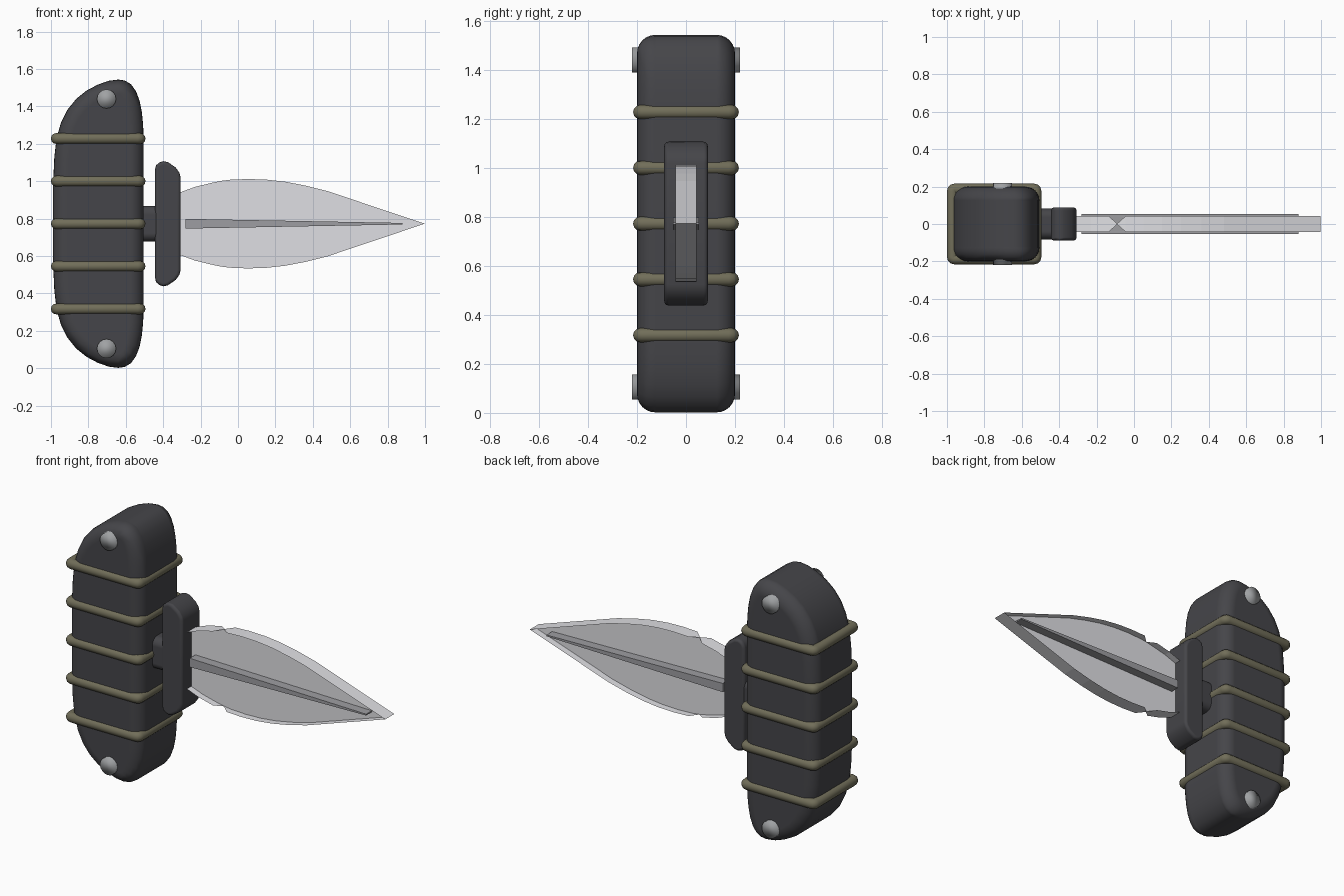
import bpy, bmesh, math
from mathutils import Matrix

if "Cube" in bpy.data.objects:
    bpy.data.objects.remove(bpy.data.objects["Cube"])

ZC = 0.7725  # mid height, everything mirrors about it


def material(name, col):
    m = bpy.data.materials.new(name)
    m.diffuse_color = (*col, 1)
    m.use_nodes = True
    m.node_tree.nodes["Principled BSDF"].inputs["Base Color"].default_value = m.diffuse_color
    return m


BLACK = material("dark grip", (0.06, 0.06, 0.067))
OLIVE = material("olive cord", (0.165, 0.155, 0.1))
STEEL = material("blade steel", (0.74, 0.74, 0.77))
RIDGE = material("dark steel", (0.34, 0.34, 0.36))
STUD = material("stud metal", (0.35, 0.36, 0.37))


def make(name, bm, mat, smooth=None, bevel=0, segs=4):
    bmesh.ops.recalc_face_normals(bm, faces=bm.faces)
    me = bpy.data.meshes.new(name)
    bm.to_mesh(me)
    bm.free()
    ob = bpy.data.objects.new(name, me)
    bpy.context.collection.objects.link(ob)
    me.materials.append(mat)
    if bevel:
        me.shade_smooth()
        b = ob.modifiers.new("round", 'BEVEL')
        b.width, b.segments = bevel, segs
        b.limit_method, b.angle_limit = 'ANGLE', math.radians(45)
        b.harden_normals = True
    elif smooth:
        bpy.ops.object.select_all(action='DESELECT')
        ob.select_set(True)
        bpy.context.view_layer.objects.active = ob
        bpy.ops.object.shade_smooth_by_angle(angle=math.radians(smooth))
    return ob


def skin(rings, closed=False, caps=True):
    """Bridge equal rings of points; cap the ends unless closed."""
    bm = bmesh.new()
    vs = [[bm.verts.new(p) for p in r] for r in rings]
    n, k = len(rings), len(rings[0])
    for i in range(n if closed else n - 1):
        a, b = vs[i], vs[(i + 1) % n]
        for j in range(k):
            bm.faces.new((a[j], a[(j + 1) % k], b[(j + 1) % k], b[j]))
    if caps and not closed:
        bm.faces.new(vs[0])
        bm.faces.new(vs[-1])
    return bm


def slab(name, upper, half_y, mat, bevel, segs):
    """Upper half profile in x, z mirrored down and extruded through y."""
    pts = upper + [(x, 2 * ZC - z) for x, z in reversed(upper)]
    bm = skin([[(x, y, z) for x, z in pts] for y in (-half_y, half_y)])
    return make(name, bm, mat, bevel=bevel, segs=segs)


# grip
slab("grip", [(-0.505, 1.22), (-0.507, 1.30), (-0.514, 1.37), (-0.526, 1.43),
              (-0.545, 1.48), (-0.572, 1.518), (-0.605, 1.538), (-0.64, 1.543), (-0.69, 1.537),
              (-0.75, 1.516), (-0.81, 1.484), (-0.865, 1.44), (-0.912, 1.382),
              (-0.947, 1.312), (-0.97, 1.23), (-0.982, 1.13), (-0.989, 0.98)],
     0.2, BLACK, 0.075, 6)

# cord wraps with tight rounded corners
R, RC, CX, HX, HY = 0.029, 0.012, -0.7475, 0.212, 0.175
for i, z in enumerate((0.317, 0.545, ZC, 1.0, 1.228)):
    rings = []
    for q, (sx, sy) in enumerate(((1, 1), (-1, 1), (-1, -1), (1, -1))):
        for step in range(4):
            t = math.pi / 2 * (q + step / 3)
            ring = []
            for j in range(12):
                a = math.tau * j / 12
                rho = RC + R * math.cos(a)
                ring.append((CX + sx * HX + rho * math.cos(t),
                             sy * HY + rho * math.sin(t), z + R * math.sin(a)))
            rings.append(ring)
    make(f"cord_wrap_{i + 1}", skin(rings, True), OLIVE, smooth=50)

# studs through the grip ends, smooth all over so the caps look domed
for n, z in (("lower", 0.105), ("upper", 1.44)):
    bm = bmesh.new()
    bmesh.ops.create_cone(bm, cap_ends=True, segments=16, radius1=0.051,
                          radius2=0.051, depth=0.44,
                          matrix=Matrix.Translation((-0.703, 0, z)) @ Matrix.Rotation(math.pi / 2, 4, 'X'))
    make(f"{n}_stud", bm, STUD, smooth=180)

# neck between grip and guard
slab("neck", [(-0.55, 0.868), (-0.39, 0.868)], 0.083, BLACK, 0.045, 4)

# guard
slab("guard", [(-0.444, 1.06), (-0.438, 1.085), (-0.42, 1.1), (-0.40, 1.107),
               (-0.375, 1.102), (-0.333, 1.073), (-0.313, 1.045), (-0.307, 1.02)],
     0.089, BLACK, 0.018, 3)

# blade: a thin central sheet inside a ribbon rim, whose width
# pinches to nothing near the base on both edges
T = 0.042
upper = [(-0.33, 0.16), (-0.23, 0.197), (-0.135, 0.22), (-0.09, 0.229), (-0.045, 0.235),
         (0.05, 0.239), (0.15, 0.236), (0.25, 0.225), (0.36, 0.204), (0.48, 0.174), (0.998, 0)]
outline = upper + [(x, -h) for x, h in reversed(upper[:-1])]
bm = bmesh.new()
bm.faces.new([bm.verts.new((x, 0, ZC + h)) for x, h in outline])
make("blade_sheet", bm, STEEL)
bm = skin([[(x, s * (0.002 if x == -0.09 else T), ZC + h) for x, h in outline]
           for s in (-1, 1)], caps=False)
make("blade_rim", bm, STEEL)

# tapering ridge, standing proud on both sides
make("blade_ridge", skin([[(x, y, ZC + z) for y, z in ((-w, h), (-w, -h), (w, -h), (w, h))]
                          for x, h, w in ((-0.28, 0.026, 0.054), (0.88, 0.004, 0.054))]), RIDGE)
